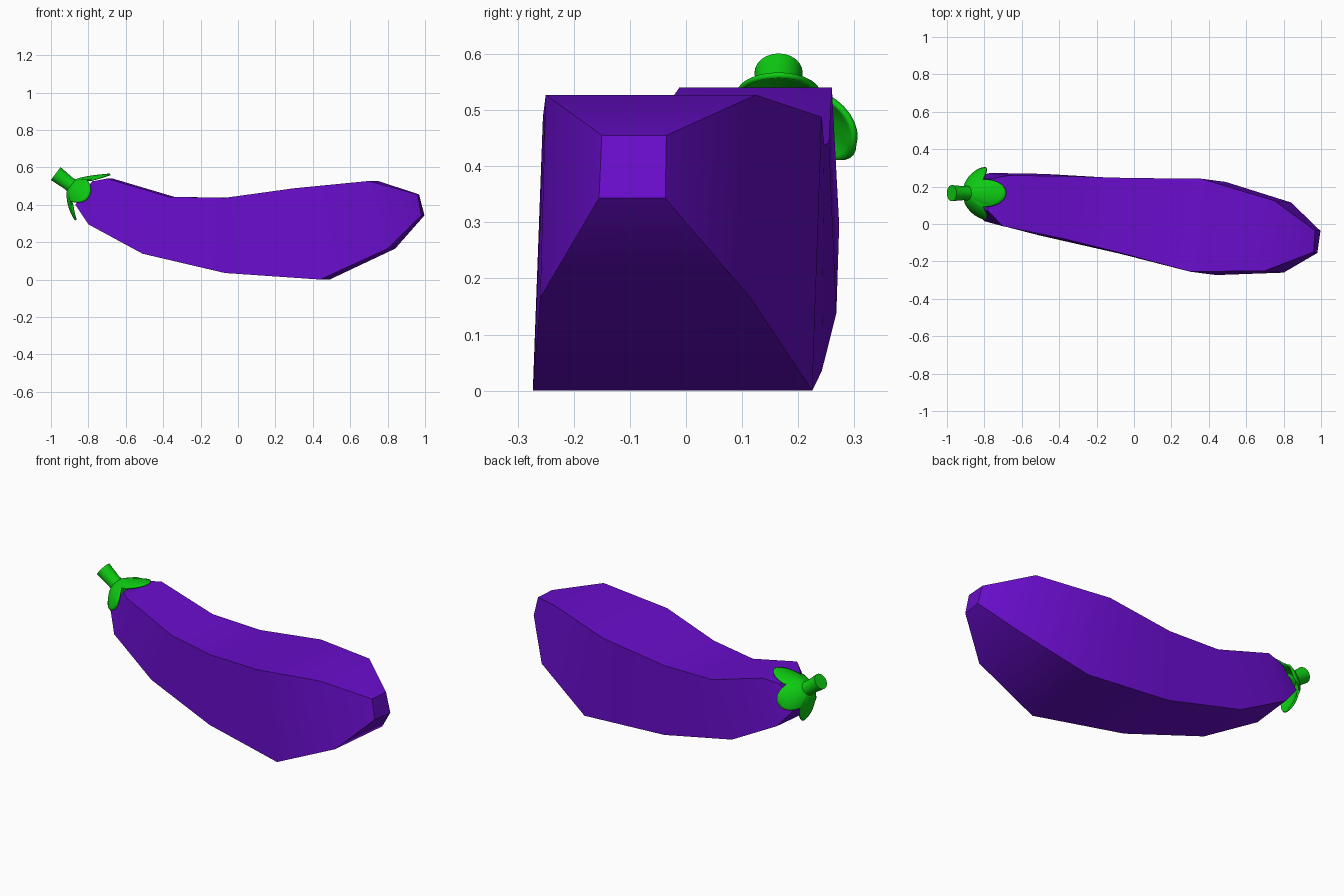
import bpy, bmesh
from math import sin, cos, pi, radians
from mathutils import Vector

cube = bpy.data.objects.get("Cube")
if cube:
    bpy.data.objects.remove(cube, do_unlink=True)


def material(name, rgb):
    m = bpy.data.materials.new(name)
    m.use_nodes = True
    m.diffuse_color = (*rgb, 1)
    m.node_tree.nodes["Principled BSDF"].inputs["Base Color"].default_value = (*rgb, 1)
    return m


purple = material("purple skin", (0.14, 0.004, 0.6))
green = material("green stalk", (0.004, 0.6, 0.006))


def loft(name, rings, mat, angle, cap_start=True, cap_end=True):
    """Skin a list of closed rings with quads."""
    bm = bmesh.new()
    loops = [[bm.verts.new(p) for p in ring] for ring in rings]
    n = len(loops[0])
    for a, b in zip(loops, loops[1:]):
        for i in range(n):
            j = (i + 1) % n
            bm.faces.new((a[i], a[j], b[j], b[i]))
    if cap_start:
        bm.faces.new(loops[0][::-1])
    if cap_end:
        bm.faces.new(loops[-1])
    bmesh.ops.recalc_face_normals(bm, faces=bm.faces)
    me = bpy.data.meshes.new(name)
    bm.to_mesh(me)
    bm.free()
    ob = bpy.data.objects.new(name, me)
    bpy.context.collection.objects.link(ob)
    me.materials.append(mat)
    bpy.ops.object.select_all(action='DESELECT')
    ob.select_set(True)
    bpy.context.view_layer.objects.active = ob
    bpy.ops.object.shade_smooth_by_angle(angle=radians(angle))
    return ob


# Fruit: four-sided sections, each as top and bottom edges
# (front x, back x, front y, back y, z)
sections = [
    ((-.78, -.77, .07, .24, .525), (-.87, -.86, .08, .25, .40)),
    ((-.70, -.67, -.012, .26, .54), (-.80, -.77, .015, .273, .295)),
    ((-.37, -.34, -.08, .255, .442), (-.51, -.48, -.06, .268, .138)),
    ((-.07, -.03, -.155, .246, .437), (-.07, -.03, -.16, .242, .035)),
    ((.30, .36, -.255, .242, .488), (.44, .49, -.273, .225, 0)),
    ((.70, .75, -.25, .125, .527), (.80, .84, -.26, .115, .165)),
    ((.96, .968, -.15, -.035, .455), (.98, .997, -.155, -.037, .343)),
]
rings = []
for (fx, bx, fy, by, z), (gx, cx, gy, cy, w) in sections:
    rings.append([(fx, fy, z), (bx, by, z), (cx, cy, w), (gx, gy, w)])
loft("fruit", rings, purple, 35)

# Shared tilted axis for the stalk and its leafy cap
base = Vector((-.89, .165, .503))
axis = Vector((.80, 0, -.60))
up = Vector((.60, 0, .80))
side = Vector((0, 1, 0))


def circle(dist, radius, n=24):
    return [base + axis * dist + (up * cos(2 * pi * i / n) + side * sin(2 * pi * i / n)) * radius
            for i in range(n)]


# Stalk
loft("stalk", [circle(-.106, .043), circle(-.02, .037), circle(.04, .045)], green, 40)

# Leafy cap: a bell whose rim stretches into four blunt lobes
N, STEPS = 64, 9
cap = []
for k in range(STEPS + 1):
    ring = []
    for i in range(N):
        a = 2 * pi * i / N
        lobe = ((1 + cos(4 * a)) / 2) ** .6
        t = k / STEPS * (.5 + .5 * lobe)
        radius = .034 + .155 * t - .055 * t * t
        radius *= 1 + .28 * max(0, cos(a)) * t * t
        dist = .13 * t ** 1.15
        if abs(sin(a)) > .7:
            dist *= .85
        ring.append(base + axis * dist + (up * cos(a) + side * sin(a)) * radius)
    cap.append(ring)
leaf = loft("leafy_cap", cap, green, 40, cap_end=False)
solid = leaf.modifiers.new("thickness", 'SOLIDIFY')
solid.thickness = .01
solid.offset = 0
